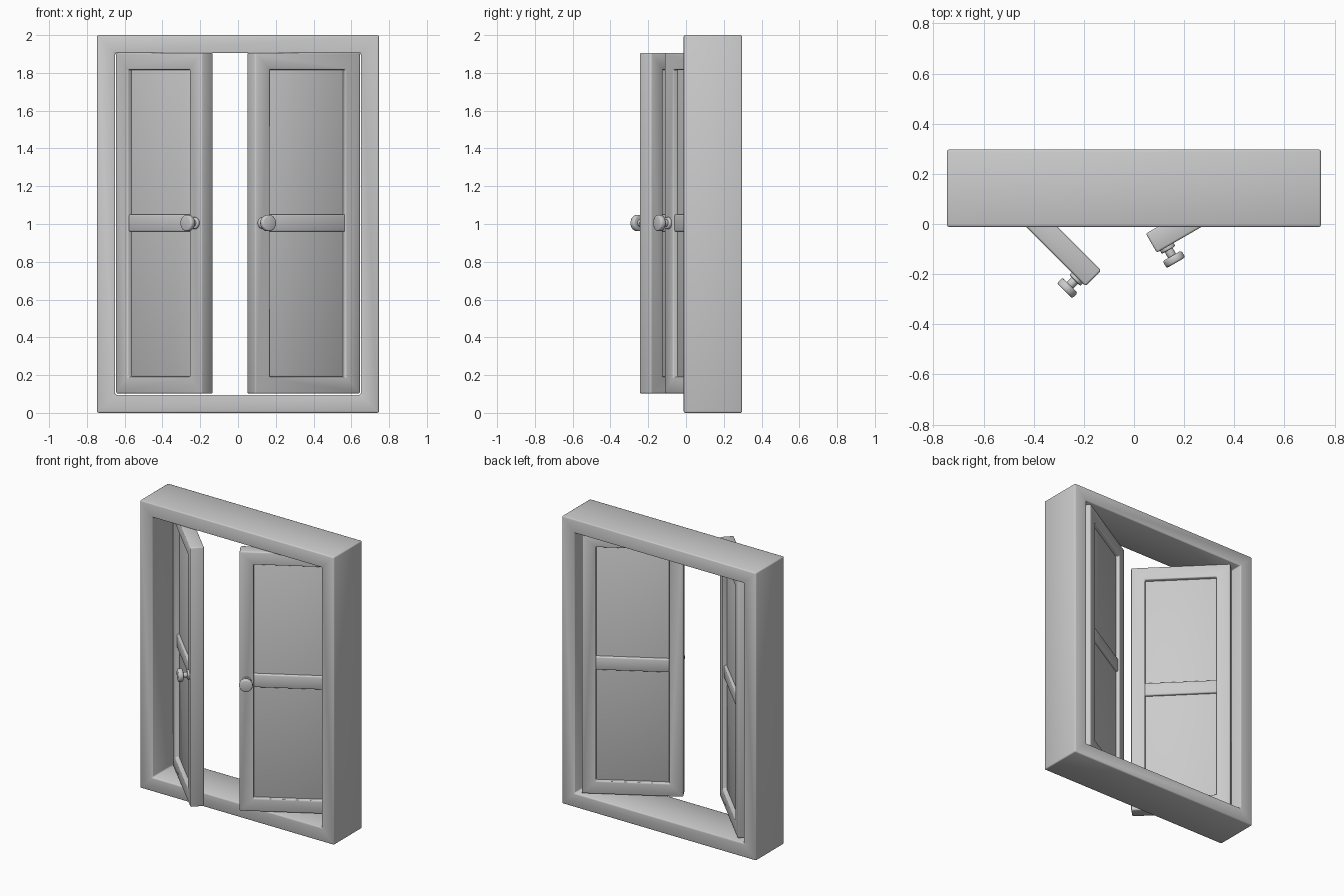
import bpy, bmesh
from math import radians
from mathutils import Matrix, Vector

cube = bpy.data.objects.get("Cube")
if cube:
    bpy.data.objects.remove(cube, do_unlink=True)

# Single grey paint
GREY = (0.6, 0.6, 0.6, 1.0)
paint = bpy.data.materials.new("grey_paint")
paint.use_nodes = True
paint.diffuse_color = GREY
paint.node_tree.nodes["Principled BSDF"].inputs["Base Color"].default_value = GREY


def finish(name, bm, matrix=Matrix(), bevel=0.008):
    """Turn a bmesh into a placed, bevelled, smooth-shaded object."""
    bm.transform(matrix)
    bmesh.ops.recalc_face_normals(bm, faces=bm.faces)
    mesh = bpy.data.meshes.new(name)
    bm.to_mesh(mesh)
    bm.free()
    mesh.materials.append(paint)
    obj = bpy.data.objects.new(name, mesh)
    bpy.context.collection.objects.link(obj)
    mod = obj.modifiers.new("soft_edges", "BEVEL")
    mod.width = bevel
    mod.segments = 2
    mod.limit_method = "ANGLE"
    bpy.ops.object.select_all(action="DESELECT")
    obj.select_set(True)
    bpy.context.view_layer.objects.active = obj
    bpy.ops.object.shade_smooth()
    return obj


def ring(x0, x1, y0, y1, z0, z1, border):
    """Mitred rectangular frame."""
    bm = bmesh.new()
    loops = []
    for y, b in ((y0, 0), (y0, border), (y1, border), (y1, 0)):
        corners = ((x0 + b, z0 + b), (x1 - b, z0 + b), (x1 - b, z1 - b), (x0 + b, z1 - b))
        loops.append([bm.verts.new((x, y, z)) for x, z in corners])
    for a, b in zip(loops, loops[1:] + loops[:1]):
        for i in range(4):
            j = (i + 1) % 4
            bm.faces.new((a[i], a[j], b[j], b[i]))
    return bm


def box(x0, x1, y0, y1, z0, z1):
    bm = bmesh.new()
    bmesh.ops.create_cube(bm, size=1)
    lo, hi = Vector((x0, y0, z0)), Vector((x1, y1, z1))
    bm.transform(Matrix.Translation((lo + hi) / 2) @ Matrix.Diagonal((*(hi - lo), 1)))
    return bm


def disc(x, y0, y1, z, radius):
    """Cylinder along y."""
    bm = bmesh.new()
    bmesh.ops.create_cone(bm, cap_ends=True, segments=32, radius1=radius,
                          radius2=radius, depth=y1 - y0)
    bm.transform(Matrix.Translation((x, (y0 + y1) / 2, z)) @ Matrix.Rotation(radians(90), 4, "X"))
    return bm


# Outer frame
finish("outer_frame", ring(-0.746, 0.746, -0.012, 0.297, 0, 2, 0.096))

# Door leaf, built from the hinge along x with its front at y = 0
WIDTH, THICK, BORDER = 0.643, 0.088, 0.09
BOTTOM, TOP, MID = 0.102, 1.906, 1.005
KNOB_X = WIDTH - 0.046


def door(side, matrix):
    inner = (BORDER - 0.01, WIDTH - BORDER + 0.01)
    finish(side + "_door_frame", ring(0, WIDTH, 0, THICK, BOTTOM, TOP, BORDER), matrix)
    finish(side + "_door_panel",
           box(*inner, 0.028, THICK - 0.028, BOTTOM + BORDER - 0.01, TOP - BORDER + 0.01),
           matrix, 0.002)
    finish(side + "_door_crossbar",
           box(*inner, 0.011, THICK - 0.011, MID - 0.046, MID + 0.046), matrix)
    # Knob pieces: base plate, stem and handle
    for part, y0, y1, radius, bevel in (("base", -0.014, 0.004, 0.031, 0.004),
                                        ("stem", -0.05, 0, 0.018, 0.002),
                                        ("handle", -0.073, -0.041, 0.043, 0.008)):
        finish(f"{side}_knob_{part}", disc(KNOB_X, y0, y1, MID, radius), matrix, bevel)


# Both leaves swing outward, each to its own angle
for side, sign, angle in (("right", 1, 45), ("left", -1, 30)):
    hinge = Matrix.Translation((-0.648 * sign, 0.207, 0))
    turn = Matrix.Rotation(radians(-angle * sign), 4, "Z")
    door(side, hinge @ turn @ Matrix.Diagonal((sign, 1, 1, 1)))
